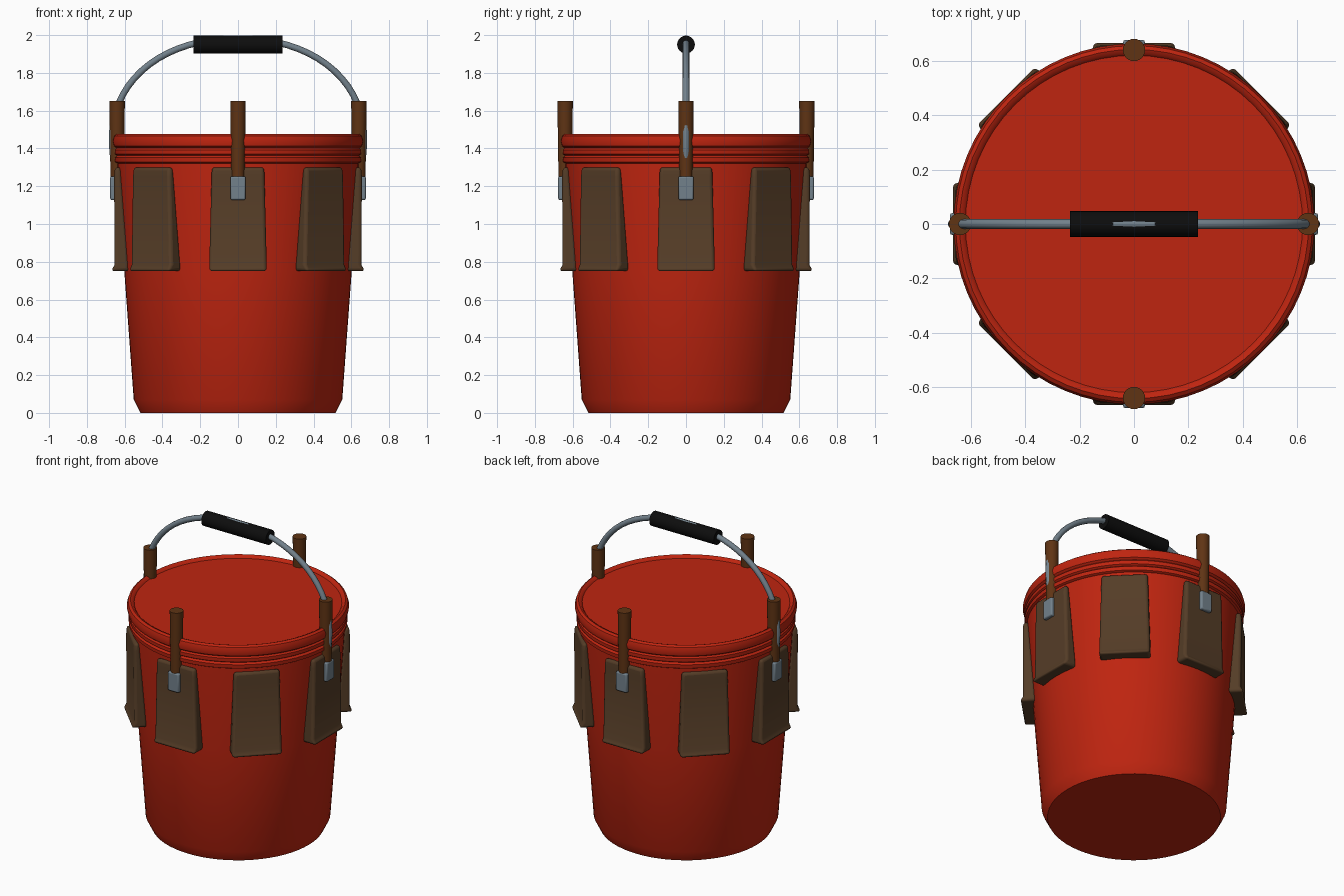
import bpy, bmesh, math
from mathutils import Matrix

if "Cube" in bpy.data.objects:
    bpy.data.objects.remove(bpy.data.objects["Cube"])


def material(name, rgb):
    m = bpy.data.materials.new(name)
    m.diffuse_color = (*rgb, 1)
    m.use_nodes = True
    m.node_tree.nodes["Principled BSDF"].inputs["Base Color"].default_value = m.diffuse_color
    return m


RED = material("red plastic", (0.52, 0.018, 0.005))
CANVAS = material("brown canvas", (0.09, 0.046, 0.02))
WOOD = material("wood", (0.115, 0.034, 0.007))
STEEL = material("grey steel", (0.17, 0.22, 0.26))
BLACK = material("black rubber", (0.004, 0.004, 0.004))


def finish(bm, name, mat, angle=35):
    bmesh.ops.recalc_face_normals(bm, faces=bm.faces)
    me = bpy.data.meshes.new(name)
    bm.to_mesh(me)
    bm.free()
    me.materials.append(mat)
    ob = bpy.data.objects.new(name, me)
    bpy.context.collection.objects.link(ob)
    bpy.context.view_layer.objects.active = ob
    ob.select_set(True)
    bpy.ops.object.shade_smooth_by_angle(angle=math.radians(angle))
    ob.select_set(False)
    return ob


def lathe(name, profile, mat, n=64):
    bm = bmesh.new()
    verts = [bm.verts.new((r, 0, z)) for r, z in profile]
    edges = [bm.edges.new(p) for p in zip(verts, verts[1:])]
    bmesh.ops.spin(bm, geom=verts + edges, cent=(0, 0, 0), axis=(0, 0, 1),
                   angle=math.tau, steps=n, use_merge=True)
    bmesh.ops.remove_doubles(bm, verts=bm.verts, dist=1e-5)
    return finish(bm, name, mat)


# tapered bucket
lathe("bucket_body", [(0, 0), (0.517, 0), (0.552, 0.07), (0.602, 0.75),
                      (0.639, 1.3), (0.639, 1.4), (0, 1.4)], RED)

# ribbed lid with raised rim
lathe("bucket_lid", [(0, 1.32), (0.638, 1.32), (0.652, 1.328), (0.654, 1.352),
                     (0.641, 1.362), (0.653, 1.37), (0.654, 1.393), (0.645, 1.402),
                     (0.658, 1.412), (0.664, 1.44), (0.656, 1.467), (0.642, 1.477),
                     (0.628, 1.471), (0.62, 1.46), (0, 1.46)], RED)


def pocket(i):
    # rows of (z, half width, back radius, front radius)
    rows = [(0.75, 0.152, 0.575, 0.672), (0.785, 0.152, 0.577, 0.653),
            (1.25, 0.14, 0.615, 0.656), (1.3, 0.138, 0.62, 0.652)]
    bm = bmesh.new()
    rings = [[bm.verts.new(p) for p in ((b, -w, z), (f, -w, z), (f, w, z), (b, w, z))]
             for z, w, b, f in rows]
    for lo, hi in zip(rings, rings[1:]):
        for k in range(4):
            j = (k + 1) % 4
            bm.faces.new((lo[k], lo[j], hi[j], hi[k]))
    bm.faces.new(rings[0])
    bm.faces.new(rings[-1])
    bmesh.ops.rotate(bm, verts=bm.verts, matrix=Matrix.Rotation(i * math.tau / 8, 3, 'Z'))
    ob = finish(bm, f"pocket_{i + 1}", CANVAS)
    bev = ob.modifiers.new("soft edges", 'BEVEL')
    bev.width, bev.segments = 0.016, 3
    bev.limit_method, bev.angle_limit = 'ANGLE', math.radians(50)


for i in range(8):
    pocket(i)


def cylinder(name, r1, r2, depth, matrix, mat, n=24):
    bm = bmesh.new()
    bmesh.ops.create_cone(bm, cap_ends=True, segments=n, radius1=r1, radius2=r2,
                          depth=depth, matrix=matrix)
    return finish(bm, name, mat)


# four tools: wooden handle with a steel end
for i in range(4):
    turn = Matrix.Rotation(i * math.pi / 2, 4, 'Z')
    cylinder(f"tool_handle_{i + 1}", 0.035, 0.041, 0.41,
             turn @ Matrix.Translation((0.64, 0, 1.445)), WOOD)
    bm = bmesh.new()
    bmesh.ops.create_cube(bm, size=1, matrix=turn @ Matrix.Translation((0.642, 0, 1.19))
                          @ Matrix.Diagonal((0.07, 0.08, 0.125, 1)))
    ob = finish(bm, f"tool_blade_{i + 1}", STEEL)
    bev = ob.modifiers.new("bevel", 'BEVEL')
    bev.width, bev.segments = 0.008, 2

# wire carrying handle
curve = bpy.data.curves.new("wire_handle", 'CURVE')
curve.dimensions = '3D'
curve.bevel_depth, curve.bevel_resolution = 0.018, 3
curve.use_fill_caps = True
spline = curve.splines.new('POLY')
N = 40
spline.points.add(N)
for k, p in enumerate(spline.points):
    t = -0.32 + (math.pi + 0.64) * k / N
    c, s = math.cos(t), math.sin(t)
    x = math.copysign(abs(c) ** 0.93, c) * 0.667
    z = 1.445 + math.copysign(abs(s) ** 0.93, s) * 0.537
    p.co = (x, 0, z, 1)
curve.materials.append(STEEL)
wire = bpy.data.objects.new("wire_handle", curve)
bpy.context.collection.objects.link(wire)

# rubber grip
cylinder("handle_grip", 0.047, 0.047, 0.47,
         Matrix.Translation((0, 0, 1.95)) @ Matrix.Rotation(math.pi / 2, 4, 'Y'), BLACK)
